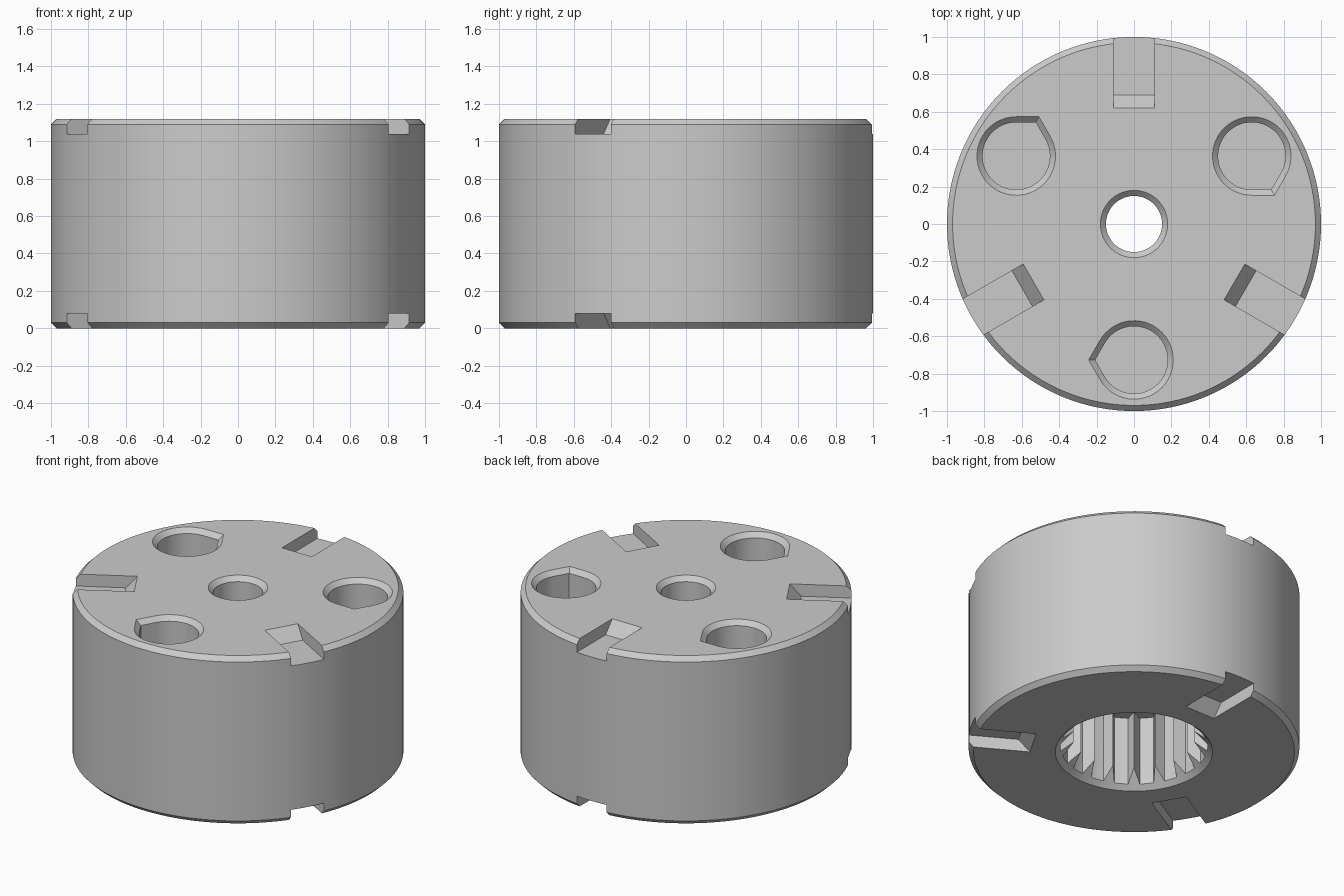
import bpy, bmesh
from math import sin, cos, radians, pi
from mathutils import Matrix, Vector

cube = bpy.data.objects.get("Cube")
if cube:
    bpy.data.objects.remove(cube, do_unlink=True)

HEIGHT = 1.12
CHAMFER = 0.03

grey = bpy.data.materials.new("light_grey")
grey.use_nodes = True
grey.diffuse_color = (0.6, 0.6, 0.6, 1)
grey.node_tree.nodes["Principled BSDF"].inputs["Base Color"].default_value = (0.6, 0.6, 0.6, 1)


def loft(name, rings, matrix=Matrix()):
    """Closed solid skinned through rings with equal point counts."""
    bm = bmesh.new()
    loops = [[bm.verts.new(matrix @ Vector(p)) for p in ring] for ring in rings]
    n = len(loops[0])
    for a, b in zip(loops, loops[1:]):
        for i in range(n):
            j = (i + 1) % n
            bm.faces.new((a[i], a[j], b[j], b[i]))
    bm.faces.new(loops[0])
    bm.faces.new(loops[-1])
    bmesh.ops.recalc_face_normals(bm, faces=bm.faces)
    mesh = bpy.data.meshes.new(name)
    bm.to_mesh(mesh)
    bm.free()
    mesh.materials.append(grey)
    obj = bpy.data.objects.new(name, mesh)
    bpy.context.collection.objects.link(obj)
    return obj


def circle(r, z, n=96):
    return [(r * cos(2 * pi * i / n), r * sin(2 * pi * i / n), z) for i in range(n)]


def teardrop(r, z, n=48):
    # round outline with a blunt 120 degree corner on local +x
    pts = [(r / cos(radians(30)), 0, z)]
    for i in range(n + 1):
        a = radians(30 + 300 * i / n)
        pts.append((r * cos(a), r * sin(a), z))
    return pts


def spline(z, root=0.445, tip=0.37, ribs=18):
    # round bore with narrow pointed ribs facing inwards
    pts = []
    for i in range(ribs):
        mid = 360 / ribs * (i + 0.5)
        for r, offset in ((root, -4.5), (tip, 0), (root, 4.5), (root, 10)):
            a = radians(mid + offset)
            pts.append((r * cos(a), r * sin(a), z))
    return pts


# Chamfered drum
body = loft("drum_body", [circle(1 - CHAMFER, 0, 128), circle(1, CHAMFER, 128),
                          circle(1, HEIGHT - CHAMFER, 128), circle(1 - CHAMFER, HEIGHT, 128)])

# Ribbed socket, its countersink and the central through hole
cutters = [
    loft("socket_cutter", [spline(-0.1), spline(0.49)]),
    loft("countersink_cutter", [circle(0.526, -0.05), circle(0.336, 0.14)]),
    loft("centre_hole_cutter", [circle(0.15, 0.4), circle(0.15, HEIGHT - CHAMFER),
                                circle(0.2, HEIGHT + 0.02)]),
]

for k in range(3):
    # Radial slots with a sloped inner end, on the top and bottom faces
    turn = Matrix.Rotation(radians(90 + 120 * k), 4, "Z")
    profile = [(0.69, 0.08), (1.2, 0.08), (1.2, -0.08), (0.55, -0.08)]
    for side in ("top", "bottom"):
        rings = [[(r, y, HEIGHT - d if side == "top" else d) for r, d in profile]
                 for y in (-0.11, 0.11)]
        cutters.append(loft(side + "_slot_cutter", rings, turn))
    # Chamfered teardrop pockets between the slots
    a = radians(30 + 120 * k)
    place = Matrix.Translation((0.727 * cos(a), 0.727 * sin(a), 0)) @ Matrix.Rotation(a - pi / 2, 4, "Z")
    cutters.append(loft("pocket_cutter", [teardrop(0.18, 0.5), teardrop(0.18, HEIGHT - CHAMFER),
                                          teardrop(0.23, HEIGHT + 0.02)], place))

# Cut everything out of the drum
bpy.ops.object.select_all(action="DESELECT")
bpy.context.view_layer.objects.active = body
body.select_set(True)
for cutter in cutters:
    cutter.hide_render = True
    mod = body.modifiers.new(cutter.name, "BOOLEAN")
    mod.operation = "DIFFERENCE"
    mod.solver = "EXACT"
    mod.object = cutter
    bpy.ops.object.modifier_apply(modifier=mod.name)
for cutter in cutters:
    bpy.data.objects.remove(cutter, do_unlink=True)

bpy.ops.object.shade_smooth_by_angle(angle=radians(20))
